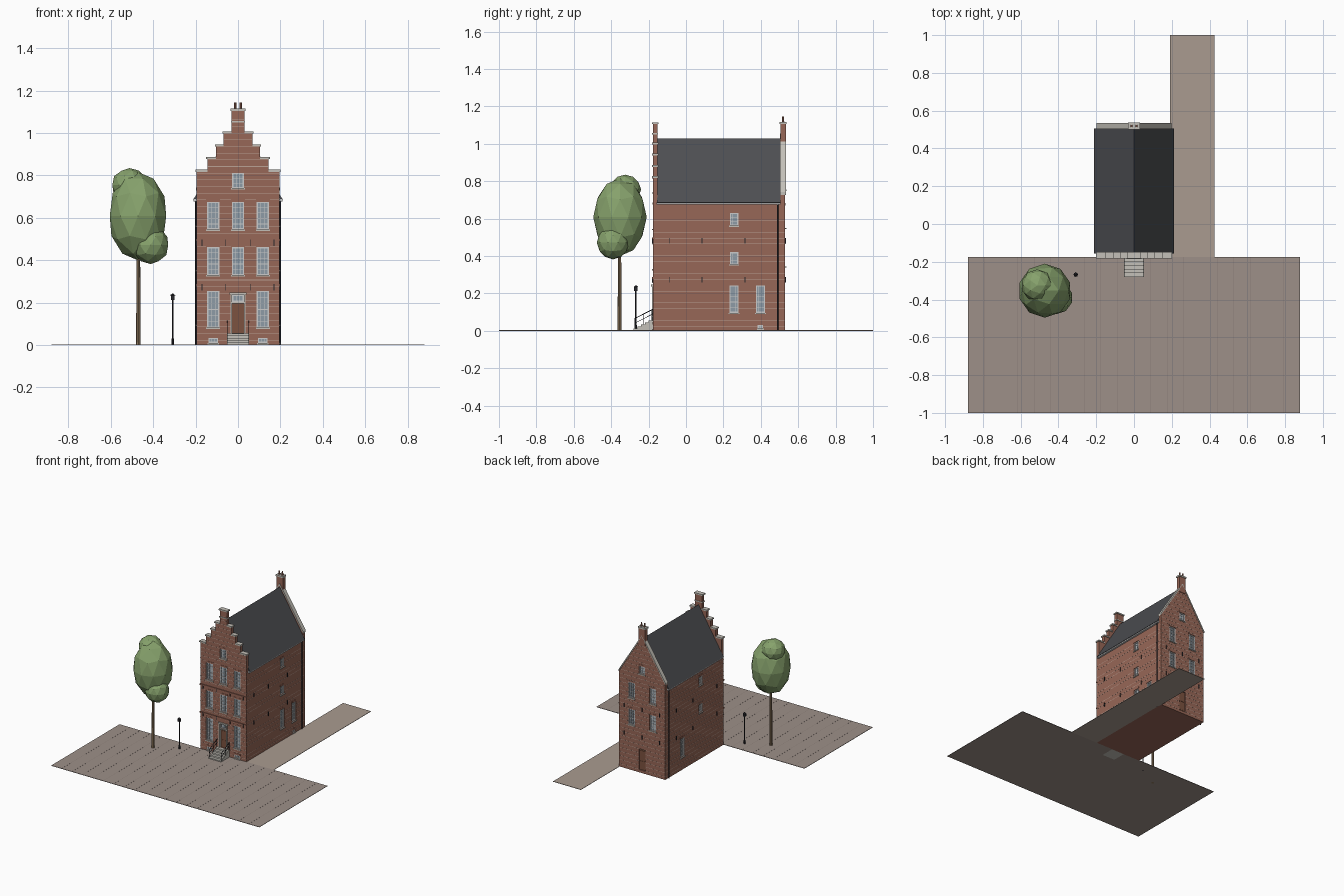
import bpy, bmesh, math
from mathutils import Vector, Matrix

if "Cube" in bpy.data.objects:
    bpy.data.objects.remove(bpy.data.objects["Cube"])

COL = dict(brick=(.31, .135, .095), mortar=(.5, .36, .3), stone=(.55, .53, .48), frame=(.72, .72, .7),
           glass=(.27, .33, .38), slate=(.075, .077, .085), iron=(.02, .02, .025), door=(.2, .085, .05),
           paving=(.34, .28, .25), path=(.4, .33, .28), joint=(.26, .21, .19),
           bark=(.28, .19, .11), leaf=(.24, .36, .15))
mats = {}
for k, c in COL.items():
    mats[k] = bpy.data.materials.new(k)
    mats[k].diffuse_color = (*c, 1)

parts = {}
W, YF, YB = .195, -.177, .53       # half width, front and back of the house


def part(name, mat):
    return parts.setdefault(name, (bmesh.new(), mat))[0]


def box(name, mat, a, b):
    lo, hi = Vector(map(min, a, b)), Vector(map(max, a, b))
    m = Matrix.Translation((lo + hi) / 2) @ Matrix.Diagonal((*(hi - lo), 1))
    bmesh.ops.create_cube(part(name, mat), size=1, matrix=m)


def rod(name, mat, a, b, r, r2=None, n=8):
    a, b = Vector(a), Vector(b)
    d = b - a
    m = Matrix.Translation((a + b) / 2) @ d.to_track_quat('Z', 'Y').to_matrix().to_4x4()
    bmesh.ops.create_cone(part(name, mat), cap_ends=True, segments=n, radius1=r,
                          radius2=r if r2 is None else r2, depth=d.length, matrix=m)


def prism(name, mat, prof, y0, y1):
    """Extrude an (x, z) outline along y."""
    bm = part(name, mat)
    f = bm.faces.new([bm.verts.new((x, y0, z)) for x, z in prof])
    r = bmesh.ops.extrude_face_region(bm, geom=[f])
    bmesh.ops.translate(bm, vec=(0, y1 - y0, 0), verts=[v for v in r['geom'] if isinstance(v, bmesh.types.BMVert)])
    bmesh.ops.recalc_face_normals(bm, faces=bm.faces[:])


def on(face, u, d, z):
    """Point on a wall: u along it, d outwards, z up."""
    return {'front': (u, YF - d, z), 'back': (u, YB + d, z),
            'right': (W + d, u, z), 'left': (-W - d, u, z)}[face]


def wbox(name, mat, face, u0, u1, z0, z1, d0, d1):
    box(name, mat, on(face, u0, d0, z0), on(face, u1, d1, z1))


def frame(face, u, w, z0, z1, t=.006):
    h = w / 2
    for a, b, c, d in ((-h, -h + t, z0, z1), (h - t, h, z0, z1), (-h, h, z0, z0 + t), (-h, h, z1 - t, z1)):
        wbox('window_frames', 'frame', face, u + a, u + b, c, d, -.012, -.003)


def window(face, u, w, z0, z1, nx=2, nz=4, trim=True):
    h = w / 2
    wbox('cutter', 'brick', face, u - h, u + h, z0, z1, -.012, .03)
    wbox('window_glass', 'glass', face, u - h, u + h, z0, z1, -.013, -.009)
    frame(face, u, w, z0, z1)
    for i in range(1, nx):
        x = u - h + w * i / nx
        wbox('glazing_bars', 'frame', face, x - .0012, x + .0012, z0, z1, -.01, -.006)
    for i in range(1, nz):
        z = z0 + (z1 - z0) * i / nz
        t = .0025 if i == nz // 2 and nz > 3 else .0012
        wbox('glazing_bars', 'frame', face, u - h, u + h, z - t, z + t, -.01, -.0055)
    if trim:
        wbox('window_sills', 'stone', face, u - h - .004, u + h + .004, z0 - .007, z0, -.012, .006)
        wbox('window_lintels', 'brick', face, u - h - .004, u + h + .004, z1, z1 + .012, -.01, .0015)


def door(face, u, w, z0, z1):
    h = w / 2
    wbox('cutter', 'brick', face, u - h, u + h, z0, z1, -.015, .03)
    wbox('doors', 'door', face, u - h, u + h, z0, z1, -.016, -.009)
    for s in (-1, 1):
        for a, b in ((.08, .42), (.5, .92)):
            x = u + s * w * .23
            wbox('door_panels', 'door', face, x - w * .17, x + w * .17,
                 z0 + a * (z1 - z0), z0 + b * (z1 - z0), -.01, -.0065)


# walls: main body, stepped front gable, plain rear gable
steps = [(W, .82), (.145, .88), (.103, .94), (.068, 1.0), (.03, 1.108)]
half = [(W, 0)]
for i, (x, z) in enumerate(steps):
    half.append((x, z))
    if i < 4:
        half.append((steps[i + 1][0], z))
mirror = lambda h: h + [(-x, z) for x, z in reversed(h)]
prism('front_gable_wall', 'brick', mirror(half), YF, YF + .025)
prism('house_walls', 'brick', [(-W, 0), (W, 0), (W, .7), (0, 1.01), (-W, .7)], YF + .024, .506)
prism('rear_gable_wall', 'brick', [(-W, 0), (W, 0), (W, .73), (0, 1.045), (-W, .73)], .505, YB)

# stone copings on the steps and the rear gable
for i, (x, z) in enumerate(steps):
    x2 = steps[i + 1][0] if i < 4 else -x
    for s in ((-1, 1) if i < 4 else (1,)):
        e = .005 if i == 4 else 0
        box('step_copings', 'stone', (s * (x + .005), YF - .006, z - .003), (s * (x2 - e), YF + .03, z + .007))
box('step_copings', 'stone', (-.034, YF - .004, 1.05), (.034, YF + .028, 1.057))
prism('rear_coping', 'stone', [(-W - .004, .727), (-W - .004, .741), (0, 1.056), (W + .004, .741),
                               (W + .004, .727), (0, 1.042)], .502, YB + .004)

# roof, gutters and downpipes
prism('roof', 'slate', [(.212, .685), (0, 1.029), (-.212, .685), (-.202, .683), (0, 1.008), (.202, .683)], YF + .022, .506)
for s in (-1, 1):
    box('gutters', 'frame', (s * .194, YF + .02, .676), (s * .209, .506, .688))
    rod('downpipes', 'iron', (s * .2, .49, 0), (s * .2, .49, .68), .004)

# chimney with two pots
box('chimney', 'brick', (-.027, .504, .98), (.027, .534, 1.108))
box('chimney_cap', 'stone', (-.031, .5, 1.105), (.031, .538, 1.117))
for s in (-1, 1):
    rod('chimney_pots', 'brick', (s * .013, .519, 1.115), (s * .013, .519, 1.145), .0065, .005, 10)

# front openings
for u in (-.117, 0, .117):
    if u:
        window('front', u, .058, .082, .255, 3, 6)
        window('front', u, .046, .01, .034, 3, 1)
    window('front', u, .058, .33, .462, 3, 5)
    window('front', u, .058, .545, .675, 3, 5)
window('front', 0, .056, .74, .812, 3, 3)
door('front', 0, .056, .056, .195)
window('front', 0, .056, .203, .238, 3, 1, False)
for s in (-1, 1):
    wbox('door_surround', 'stone', 'front', s * .028, s * .036, .05, .24, -.01, .005)
wbox('door_surround', 'stone', 'front', -.039, .039, .238, .248, -.01, .009)
wbox('door_surround', 'stone', 'front', -.028, .028, .195, .203, -.012, .003)

# side openings
for y in (.257, .398):
    window('right', y, .05, .096, .242, 3, 5)
window('right', .398, .03, .012, .03, 2, 1)
for face, y in (('right', .257), ('left', .1)):
    window(face, y, .046, .355, .42, 3, 3)
    window(face, y, .046, .563, .63, 3, 3)
window('left', .32, .05, .096, .242, 3, 5)

# rear openings
for u in (-.09, .09):
    window('back', u, .055, .345, .465, 3, 5)
    window('back', u, .055, .55, .67, 3, 5)
window('back', 0, .05, .755, .815, 3, 3)
door('back', 0, .055, .02, .18)

# string courses, wall anchors and plinth
for z in (.277, .49):
    wbox('string_courses', 'brick', 'front', -W - .003, W + .003, z, z + .01, -.01, .005)
for z in (.27, .48):
    for face, us in (('front', (-.17, -.058, .058, .17)), ('back', (-.15, 0, .15)),
                     ('right', (-.09, .085, .315)), ('left', (-.09, .2, .4))):
        for u in us:
            wbox('wall_anchors', 'iron', face, u - .002, u + .002, z - .013, z + .017, -.002, .0055)

# pale brick courses running round the walls


def reach(z, face):
    if face == 'front':
        return next((x for x, top in reversed(steps) if z < steps[0][1] or z > steps[max(steps.index((x, top)) - 1, 0)][1]), W) if z >= .82 else W
    return W if z < .73 else W * (1.045 - z) / .315


for i in range(34):
    z = .022 + i * .0315
    for face in ('front', 'back', 'left', 'right'):
        if face in ('front', 'back'):
            r = reach(z, face) - .001
            if r > .015:
                wbox('brick_courses', 'mortar', face, -r, r, z, z + .0025, -.002, .0006)
        elif z < .67:
            wbox('brick_courses', 'mortar', face, YF, YB, z, z + .0025, -.002, .0006)

# entrance stair and railings
for i in range(5):
    box('entrance_steps', 'stone', (-.053, YF, 0), (.053, -.28 + .02 * i, .011 * (i + 1)))
for s in (-1, 1):
    x = s * .051
    rod('stair_railings', 'iron', (x, -.276, .065), (x, YF, .115), .002)
    rod('stair_railings', 'iron', (x, -.276, .04), (x, YF, .09), .0015)
    for y, zb, zt in ((-.274, 0, .067), (-.228, .03, .091), (-.182, .05, .113)):
        rod('stair_railings', 'iron', (x, y, zb), (x, y, zt), .002)

# street and side alley
box('street_paving', 'paving', (-.88, -1, 0), (.88, -.175, .003))
box('side_alley', 'path', (.19, -.175, 0), (.425, 1, .003))
for i in range(1, 20):
    x = -.88 + i * .088
    box('paving_joints', 'joint', (x - .0012, -1, .002), (x + .0012, -.175, .0034))

# street lamp
rod('lamp_post', 'iron', (-.308, -.268, 0), (-.308, -.268, .215), .004)
rod('lamp_post', 'iron', (-.308, -.268, 0), (-.308, -.268, .03), .006)
box('lamp_lantern', 'iron', (-.317, -.277, .213), (-.299, -.259, .234))
rod('lamp_lantern', 'iron', (-.308, -.268, .234), (-.308, -.268, .243), .013, .003, 4)

# tree: trunk and three faceted leaf clumps
rod('tree_trunk', 'bark', (-.47, -.355, 0), (-.47, -.355, .5), .011, .008)
for c, s in (((-.472, -.353, .608), (.14, .143, .208)), ((-.412, -.39, .472), (.087, .087, .09)),
             ((-.512, -.325, .755), (.085, .085, .08))):
    bmesh.ops.create_icosphere(part('tree_canopy', 'leaf'), subdivisions=2, radius=1,
                               matrix=Matrix.Translation(c) @ Matrix.Diagonal((*s, 1)))

# turn every part into an object
objs = {}
for name, (bm, mat) in parts.items():
    me = bpy.data.meshes.new(name)
    bm.to_mesh(me)
    bm.free()
    me.materials.append(mats[mat])
    objs[name] = bpy.data.objects.new(name, me)
    bpy.context.collection.objects.link(objs[name])

# cut the window and door recesses out of the walls
for name in ('front_gable_wall', 'house_walls', 'rear_gable_wall', 'brick_courses'):
    mod = objs[name].modifiers.new('openings', 'BOOLEAN')
    mod.operation, mod.object, mod.solver = 'DIFFERENCE', objs['cutter'], 'EXACT'
objs['cutter'].hide_render = True
objs['cutter'].hide_viewport = True

for m in bpy.data.materials:
    if m.users and not m.is_grease_pencil:
        m.use_nodes = True
        m.node_tree.nodes["Principled BSDF"].inputs["Base Color"].default_value = m.diffuse_color
